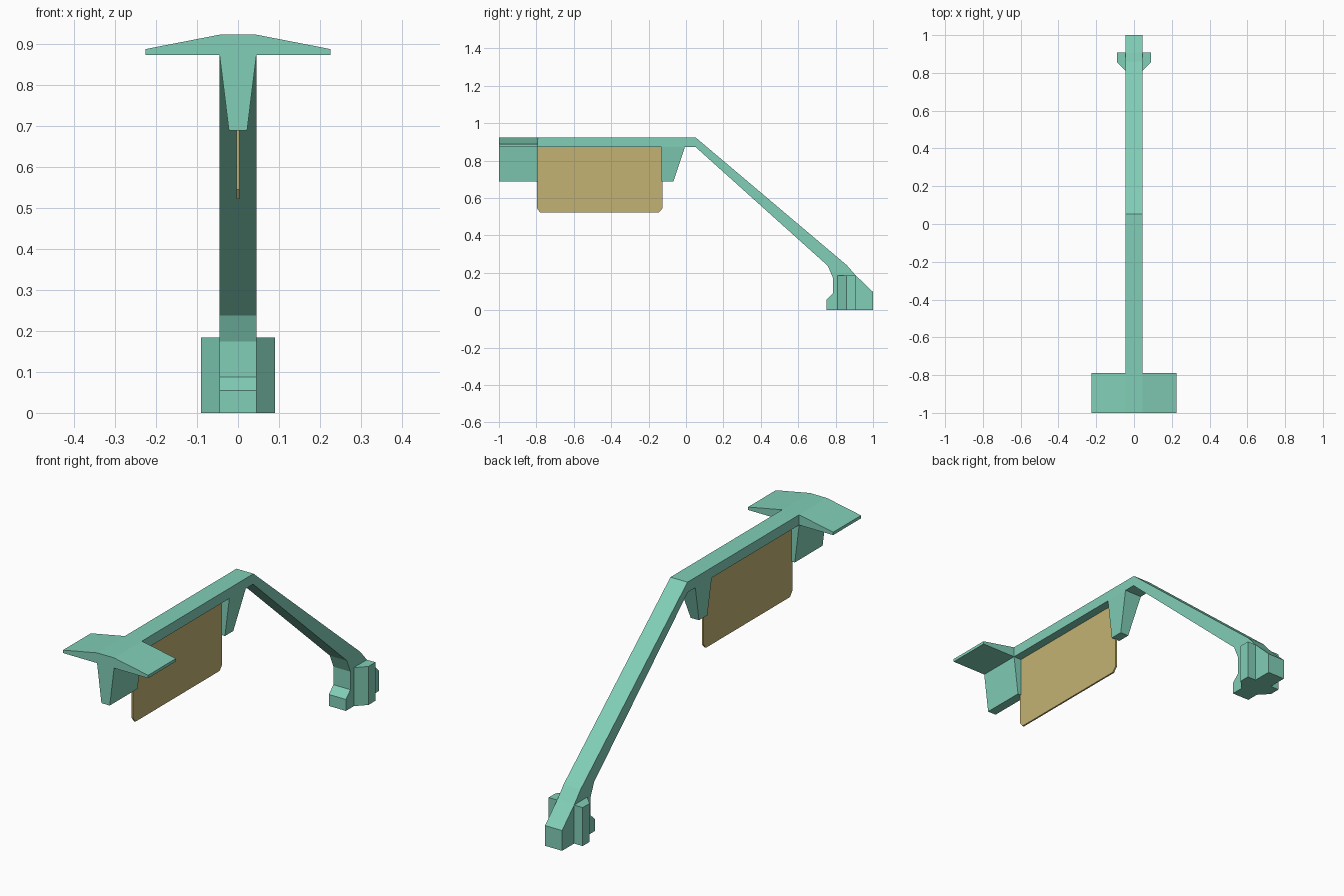
import bpy, bmesh
from mathutils import Vector

if "Cube" in bpy.data.objects:
    bpy.data.objects.remove(bpy.data.objects["Cube"])


def material(name, color):
    m = bpy.data.materials.new(name)
    m.diffuse_color = color
    m.use_nodes = True
    m.node_tree.nodes["Principled BSDF"].inputs["Base Color"].default_value = m.diffuse_color
    return m


GREEN = material("green_paint", (0.22, 0.62, 0.47, 1))
GOLD = material("gold_panel", (0.55, 0.45, 0.17, 1))


def loft(name, start, end, mat):
    """Closed solid between two matching outlines."""
    bm = bmesh.new()
    a = [bm.verts.new(p) for p in start]
    b = [bm.verts.new(p) for p in end]
    bm.faces.new(a)
    bm.faces.new(b[::-1])
    n = len(a)
    for i in range(n):
        j = (i + 1) % n
        bm.faces.new((a[i], b[i], b[j], a[j]))
    bmesh.ops.recalc_face_normals(bm, faces=bm.faces)
    mesh = bpy.data.meshes.new(name)
    bm.to_mesh(mesh)
    bm.free()
    mesh.materials.append(mat)
    obj = bpy.data.objects.new(name, mesh)
    bpy.context.collection.objects.link(obj)
    return obj


def extrude(name, profile, axis, lo, hi, mat):
    """Extrude a 2D profile along one axis (0=x, 1=y, 2=z)."""
    def place(p, d):
        c = list(p)
        c.insert(axis, d)
        return Vector(c)
    return loft(name, [place(p, lo) for p in profile],
                [place(p, hi) for p in profile], mat)


W = 0.045                    # half width of the arm
TOP, UNDER, TIP = 0.922, 0.873, 0.688

# Bent arm with its foot, side profile (y, z)
arm = [(-0.79, TOP), (0.053, TOP), (0.86, 0.24), (0.905, 0.188), (1, 0.097),
       (1, 0), (0.75, 0), (0.75, 0.055), (0.785, 0.088), (0.785, 0.174),
       (0.758, 0.237), (0.05, UNDER), (-0.79, UNDER)]
extrude("arm", arm, 0, -W, W, GREEN)

# Winged head at the front with its tapered hanger, front profile (x, z)
half = [(W, TOP), (0.225, 0.887), (0.225, UNDER), (W, UNDER), (0.022, TIP)]
head = half + [(-x, z) for x, z in reversed(half)]
extrude("head", head, 1, -1, -0.79, GREEN)

# Tapered hanger at the inner end of the panel
loft("inner_hanger",
     [(-W, -0.13, UNDER), (W, -0.13, UNDER), (W, -0.006, UNDER), (-W, -0.006, UNDER)],
     [(-0.022, -0.13, TIP), (0.022, -0.13, TIP), (0.022, -0.067, TIP), (-0.022, -0.067, TIP)],
     GREEN)

# Side lugs on the foot, plan profile (x, y)
for side, s in (("left", -1), ("right", 1)):
    lug = [(s * W, 0.81), (s * 0.09, 0.857), (s * 0.09, 0.909), (s * W, 0.909)]
    extrude(side + "_foot_lug", lug, 2, 0, 0.184, GREEN)

# Thin hanging panel with clipped lower corners, side profile (y, z)
panel = [(-0.797, UNDER), (-0.797, 0.545), (-0.78, 0.522),
         (-0.145, 0.522), (-0.125, 0.545), (-0.125, UNDER)]
extrude("hanging_panel", panel, 0, -0.004, 0.004, GOLD)
